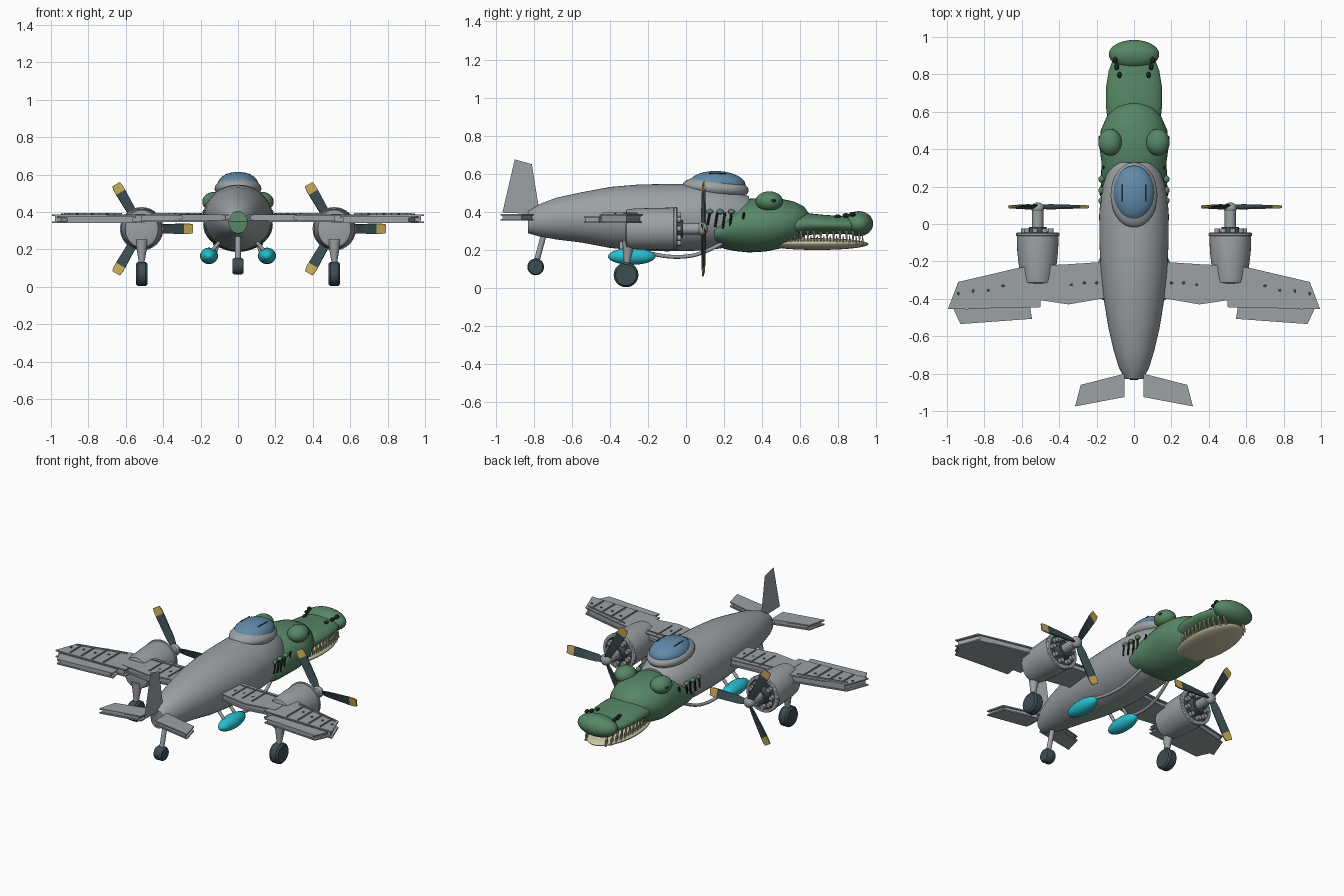
import bpy, bmesh, math
from mathutils import Vector, Matrix

if "Cube" in bpy.data.objects:
    bpy.data.objects.remove(bpy.data.objects["Cube"])


def material(name, r, g, b):
    m = bpy.data.materials.new(name)
    m.diffuse_color = (r, g, b, 1)
    m.use_nodes = True
    m.node_tree.nodes["Principled BSDF"].inputs["Base Color"].default_value = m.diffuse_color
    return m


GREY = material("metal grey", .33, .36, .375)
GREEN = material("reptile green", .095, .24, .13)
BLUE = material("canopy blue", .12, .25, .40)
CYAN = material("tank cyan", .02, .52, .62)
DARK = material("rubber dark", .045, .075, .085)
YELLOW = material("tip yellow", .58, .42, .10)
CREAM = material("jaw cream", .60, .57, .38)
BLACK = material("black", .012, .018, .018)


def finish(name, bm, mat, mirror=False, smooth=True):
    bmesh.ops.recalc_face_normals(bm, faces=bm.faces)
    me = bpy.data.meshes.new(name)
    bm.to_mesh(me)
    bm.free()
    me.materials.append(mat)
    ob = bpy.data.objects.new(name, me)
    bpy.context.collection.objects.link(ob)
    if mirror:
        ob.modifiers.new("Mirror", 'MIRROR')
    if smooth:
        bpy.ops.object.select_all(action='DESELECT')
        ob.select_set(True)
        bpy.context.view_layer.objects.active = ob
        bpy.ops.object.shade_smooth_by_angle(angle=math.radians(40))
    return ob


def add_ball(bm, c, r, tilt=0, seg=24):
    m = Matrix.Translation(c) @ Matrix.Rotation(tilt, 4, 'X') @ Matrix.Diagonal((*r, 1))
    bmesh.ops.create_uvsphere(bm, u_segments=seg, v_segments=seg // 2, radius=1, matrix=m)


def add_rod(bm, a, b, r1, r2=None, seg=16):
    a, b = Vector(a), Vector(b)
    rot = (b - a).to_track_quat('Z', 'Y').to_matrix().to_4x4()
    bmesh.ops.create_cone(bm, cap_ends=True, segments=seg, radius1=r1,
                          radius2=r1 if r2 is None else r2, depth=(b - a).length,
                          matrix=Matrix.Translation((a + b) / 2) @ rot)


def add_loft(bm, rings, x=0, seg=40, caps=(True, True)):
    """Elliptical rings along y, each (y, z centre, x radius, z radius)."""
    loops = []
    for y, z, rx, rz in rings:
        loops.append([bm.verts.new((x + rx * math.cos(t), y, z + rz * math.sin(t)))
                      for t in (2 * math.pi * i / seg for i in range(seg))])
    for p, q in zip(loops, loops[1:]):
        for i in range(seg):
            j = (i + 1) % seg
            bm.faces.new((p[i], p[j], q[j], q[i]))
    if caps[0]:
        bm.faces.new(loops[0])
    if caps[1]:
        bm.faces.new(loops[-1])


def add_plate(bm, pts, z0, z1, shrink=0.0):
    """Prism of a top outline, optionally shrunk towards its middle."""
    c = sum((Vector(p) for p in pts), Vector((0, 0))) / len(pts)
    ps = []
    for p in pts:
        d = Vector(p) - c
        ps.append(c + d * max(0, 1 - shrink / d.length))
    lo = [bm.verts.new((p.x, p.y, z0)) for p in ps]
    hi = [bm.verts.new((p.x, p.y, z1)) for p in ps]
    bm.faces.new(lo)
    bm.faces.new(hi)
    for i in range(len(ps)):
        j = (i + 1) % len(ps)
        bm.faces.new((lo[i], lo[j], hi[j], hi[i]))


def balls(name, mat, items, mirror=False, tilt=0, seg=24):
    bm = bmesh.new()
    for c, r in items:
        add_ball(bm, c, r, tilt, seg)
    return finish(name, bm, mat, mirror)


def rods(name, mat, items, mirror=False, seg=16):
    bm = bmesh.new()
    for it in items:
        add_rod(bm, *it, seg=seg)
    return finish(name, bm, mat, mirror)


# fuselage, open at the tail
bm = bmesh.new()
add_loft(bm, [(-.83, .345, .048, .058), (-.77, .355, .08, .085), (-.68, .364, .108, .11),
              (-.55, .37, .138, .132), (-.4, .37, .162, .16), (-.25, .369, .178, .174),
              (-.1, .369, .185, .177), (.05, .37, .186, .175), (.13, .37, .18, .17),
              (.2, .37, .168, .16), (.27, .37, .145, .14), (.33, .375, .11, .105)],
         seg=48, caps=(False, True))
finish("fuselage", bm, GREY)

# cockpit fairing, glass and glass rails
balls("cockpit_fairing", GREY, [((0, .155, .525), (.125, .175, .06))], tilt=-.08, seg=36)
balls("canopy", BLUE, [((0, .165, .545), (.11, .148, .069))], tilt=-.04, seg=36)
rods("canopy_rail", BLACK, [((.063, .12, .602), (.063, .21, .600), .003)], True, 6)

# reptile head, snout and nose
bm = bmesh.new()
add_loft(bm, [(.15, .29, .165, .06), (.2, .305, .176, .1), (.26, .318, .176, .125),
              (.33, .327, .174, .141), (.42, .332, .186, .141), (.5, .338, .178, .13),
              (.57, .345, .148, .108), (.62, .348, .106, .08), (.655, .348, .04, .03)])
finish("head", bm, GREEN)
bm = bmesh.new()
add_loft(bm, [(.45, .32, .12, .06), (.54, .325, .14, .06), (.63, .335, .15, .058),
              (.73, .333, .15, .05), (.82, .33, .135, .048), (.9, .325, .105, .045),
              (.95, .325, .07, .03)])
finish("upper_snout", bm, GREEN)
balls("nose", GREEN, [((0, .907, .337), (.135, .077, .066))], seg=32)
balls("lower_jaw", CREAM, [((0, .69, .23), (.135, .27, .031))], seg=36)
balls("eye", GREEN, [((.128, .437, .455), (.063, .072, .052))], True)
balls("pupil", BLACK, [((.183, .455, .458), (.008, .018, .01))], True, seg=12)
balls("nostril_scale", BLACK, [((.1, .875, .387), (.013, .018, .012)),
                               ((.092, .84, .381), (.013, .018, .012)),
                               ((.078, .797, .376), (.012, .017, .01))], True, seg=12)

# teeth along both jaw edges, alternately up and down
teeth = []
for i in range(14):
    y = .47 + i * .034
    x = .118 * math.sqrt(max(.05, 1 - ((y - .69) / .28) ** 2))
    teeth.append(((x, y, .3), (x, y, .235), .008, .002))
    teeth.append(((x, y + .016, .225), (x, y + .016, .275), .007, .002))
rods("teeth", CREAM, teeth, True, 8)

# neck scales and gill slashes
balls("neck_scale", GREEN, [((.174, y, .40), (.016, .019, .014))
                            for y in (.125, .18, .24)], True, seg=16)
rods("gill_slash", BLACK, [((x, y, .395), (x - .004, y - .012, z), .0065)
                           for x, y, z in ((.181, .125, .33), (.179, .165, .32),
                                           (.174, .205, .31), (.172, .24, .31),
                                           (.164, .305, .32))], True, 8)

# wings: flanged panels with a recessed core
outer = [(.5, -.215), (.62, -.235), (.94, -.31), (.995, -.455), (.5, -.445)]
inner = [(.12, -.2), (.35, -.215), (.55, -.225), (.55, -.4), (.35, -.43), (.12, -.39)]
flap = [(.555, -.445), (.965, -.455), (.928, -.535), (.545, -.507)]
tail = [(.05, -.80), (.285, -.86), (.315, -.975), (.05, -.925)]


def flanged(name, outline, z0, z1):
    bm = bmesh.new()
    add_plate(bm, outline, z1 - .008, z1)
    add_plate(bm, outline, z0 + .008, z1 - .008, .018)
    add_plate(bm, outline, z0, z0 + .008)
    finish(name, bm, GREY, True, False)


flanged("outer_wing", outer, .34, .387)
flanged("inner_wing", inner, .345, .389)
flanged("wing_flap", flap, .341, .375)
flanged("tailplane", tail, .353, .387)

# raised wing ribs, spar strips and rivets
bm = bmesh.new()
for x in (.23, .3, .37, .66, .74, .82, .9):
    lead = -.215 if x < .5 else -.235 - .23 * (x - .62)
    end = -.385 if x < .5 else -.44
    add_plate(bm, [(x - .003, lead - .015), (x + .003, lead - .015),
                   (x + .003, end), (x - .003, end)], .384, .395)
add_plate(bm, [(.19, -.235), (.45, -.245), (.45, -.25), (.19, -.24)], .386, .395)
add_plate(bm, [(.62, -.255), (.93, -.325), (.93, -.33), (.62, -.26)], .386, .395)
finish("wing_ribs", bm, GREY, True, False)
balls("rivets", DARK, [((x, -.315 - .05 * max(0, x - .4) - o, .388), (.008, .008, .005))
                       for x, o in ((.2, 0), (.265, 0), (.335, .01), (.7, 0), (.78, .02),
                                    (.86, .02), (.94, .03))], True, seg=10)

# paper-thin tail fin
bm = bmesh.new()
bm.faces.new([bm.verts.new((0, y, z)) for y, z in
              ((-.965, .395), (-.90, .675), (-.81, .65), (-.775, .43), (-.83, .39))])
finish("tail_fin", bm, GREY, smooth=False)

# engines
EX, EZ = .515, .31
bm = bmesh.new()
add_loft(bm, [(-.318, EZ, .07, .08), (-.312, EZ, .088, .1), (-.27, EZ, .095, .107),
              (-.15, EZ, .109, .11), (-.06, EZ, .112, .112), (-.045, EZ, .11, .11),
              (-.045, EZ, .096, .096), (-.1, EZ, .093, .093)], x=EX)
finish("nacelle", bm, GREY, True)
bm = bmesh.new()
add_loft(bm, [(-.066, EZ, .11, .11), (-.062, EZ, .116, .116), (-.05, EZ, .116, .116),
              (-.046, EZ, .11, .11)], x=EX, caps=(False, False))
finish("cowl_lip", bm, GREY, True)
rods("engine_core", DARK, [((EX, -.09, EZ), (EX, -.05, EZ), .094),
                           ((EX, -.05, EZ), (EX, -.015, EZ), .058, .045)], True, 32)
spots = [(EX + .075 * math.cos(t), EZ + .075 * math.sin(t))
         for t in (k * math.tau / 9 for k in range(9))]
rods("engine_cylinders", GREY, [((x, -.07, z), (x, -.025, z), .015) for x, z in spots], True)
rods("propeller_shaft", GREY, [((EX, -.02, EZ), (EX, .08, EZ), .03)], True, 24)
balls("propeller_hub", GREY, [((EX, .085, EZ), (.036, .03, .036))], True)

# three-bladed twisted propellers, same pose on each side
for side, sx in (("left", -EX), ("right", EX)):
    bm = bmesh.new()
    for k in range(3):
        turn = (Matrix.Translation((sx, .092, EZ))
                @ Matrix.Rotation(-k * math.tau / 3, 4, 'Y'))
        prev = None
        for r, w, tw in ((.02, .016, .6), (.07, .024, .45), (.15, .026, .3),
                         (.225, .028, .2), (.25, .028, .18), (.275, .023, .15)):
            m = turn @ Matrix.Translation((r, 0, 0)) @ Matrix.Rotation(tw, 4, 'X')
            loop = [bm.verts.new(m @ Vector((0, a, b))) for a, b in
                    ((-.004, -w), (.004, -w), (.004, w), (-.004, w))]
            if prev:
                for i in range(4):
                    j = (i + 1) % 4
                    f = bm.faces.new((prev[i], prev[j], loop[j], loop[i]))
                    f.material_index = int(r > .23)
            prev = loop
        bm.faces.new(prev).material_index = 1
    finish("propeller_" + side, bm, DARK, smooth=False).data.materials.append(YELLOW)


# landing gear
def wheel(name, x, y, z, r, w, mirror):
    bm = bmesh.new()
    cut = [(-w, .62 * r), (-w, .85 * r), (-.65 * w, r), (.65 * w, r), (w, .85 * r), (w, .62 * r)]
    loops = [[bm.verts.new((x + a, y + b * math.cos(t), z + b * math.sin(t)))
              for t in (i * math.tau / 28 for i in range(28))] for a, b in cut]
    for p, q in zip(loops, loops[1:]):
        for i in range(28):
            j = (i + 1) % 28
            bm.faces.new((p[i], p[j], q[j], q[i]))
    bm.faces.new(loops[0])
    bm.faces.new(loops[-1])
    finish(name, bm, DARK, mirror)


wheel("main_wheel", EX, -.315, .068, .065, .031, True)
wheel("tail_wheel", 0, -.79, .11, .044, .029, False)
rods("main_strut", GREY, [((EX, -.315, .09), (EX, -.3, .26), .016),
                          ((EX, -.31, .14), (EX, -.3, .25), .017, .035)], True)
rods("tail_strut", GREY, [((0, -.79, .12), (0, -.745, .29), .015)])

# under-belly tanks with struts and feed pipes
balls("fuel_tank", CYAN, [((.155, -.285, .165), (.048, .125, .044))], True, seg=28)
rods("tank_strut", GREY, [((.15, y, .18), (.09, y, .25), .01) for y in (-.34, -.23)], True)
cu = bpy.data.curves.new("feed_pipe", 'CURVE')
cu.dimensions = '3D'
cu.bevel_depth = .01
cu.bevel_resolution = 2
for s in (-1, 1):
    sp = cu.splines.new('NURBS')
    path = [(.15, -.18, .18), (.145, -.1, .16), (.13, .02, .16), (.12, .1, .185), (.1, .22, .25)]
    sp.points.add(len(path) - 1)
    for p, (x, y, z) in zip(sp.points, path):
        p.co = (s * x, y, z, 1)
    sp.use_endpoint_u = True
cu.materials.append(GREY)
bpy.context.collection.objects.link(bpy.data.objects.new("feed_pipe", cu))
